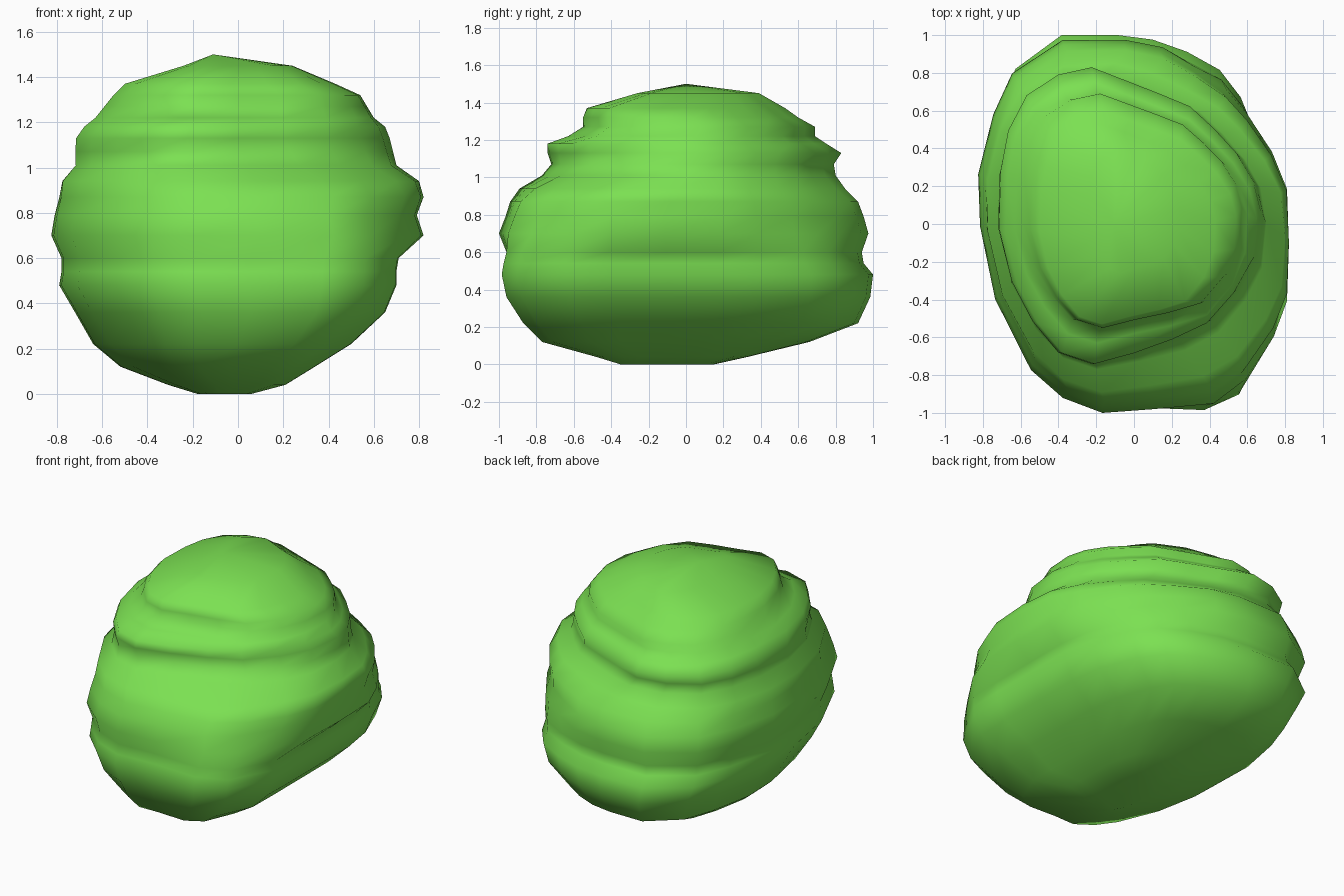
import bpy, bmesh

if "Cube" in bpy.data.objects:
    bpy.data.objects.remove(bpy.data.objects["Cube"])

# Plan outlines, counter-clockwise from +x: broad lower lobes and narrower crown
LOW = [(.82, -.10), (.81, .20), (.73, .40), (.60, .60), (.49, .73), (.33, .85), (.15, .96),
       (-.05, 1), (-.38, 1), (-.65, .82), (-.75, .60), (-.83, .28), (-.82, 0), (-.74, -.39),
       (-.55, -.77), (-.38, -.92), (-.17, -1), (.10, -.98), (.42, -.95), (.59, -.82),
       (.74, -.59), (.81, -.40)]
TOP = [(.69, .06), (.65, .22), (.56, .37), (.44, .50), (.31, .62), (.14, .69), (-.04, .76),
       (-.22, .83), (-.40, .79), (-.57, .68), (-.67, .49), (-.71, .28), (-.72, -.03), (-.65, -.32),
       (-.54, -.53), (-.40, -.70), (-.22, -.76), (.0, -.70), (.22, -.62), (.41, -.53),
       (.56, -.36), (.66, -.18)]

# Height, then the extents left, right, front, back
RINGS = [(0, -.18, .06, -.35, .15), (.04, -.31, .21, -.48, .33), (.12, -.52, .34, -.77, .66),
         (.22, -.64, .50, -.87, .92), (.36, -.72, .65, -.96, .985), (.48, -.79, .70, -.985, 1),
         (.54, -.78, .70, -.975, .95), (.60, -.78, .71, -.96, .94), (.70, -.825, .82, -1, .975),
         (.79, -.81, .79, -.965, .95), (.87, -.79, .82, -.94, .92), (.94, -.78, .80, -.89, .85),
         (1.01, -.72, .70, -.77, .80), (1.07, -.72, .685, -.72, .79), (1.13, -.715, .67, -.74, .83),
         (1.18, -.68, .65, -.74, .75), (1.22, -.63, .60, -.63, .69), (1.27, -.59, .57, -.55, .69),
         (1.32, -.55, .54, -.55, .60), (1.37, -.50, .43, -.53, .53), (1.45, -.24, .24, -.26, .39)]


def unit(plan):
    """Scale an outline to the -1..1 square."""
    xs, ys = [p[0] for p in plan], [p[1] for p in plan]
    return [(2 * (x - min(xs)) / (max(xs) - min(xs)) - 1,
             2 * (y - min(ys)) / (max(ys) - min(ys)) - 1) for x, y in plan]


def fill(x, y, z):
    """Swell or shrink the diagonals of an outline, keeping its extents."""
    if z < .65:      # lower lobe: full on the right, slimmer at front left
        k = .12 if x > 0 else -.05 if y < 0 and z < .3 else 0
    elif z > 1.2:    # crown: fuller at front right
        k = .09 if x > 0 and y < 0 else 0
    else:
        k = 0
    s = 1 + k * (2 * x * y / (x * x + y * y)) ** 2
    return max(-1, min(1, x * s)), max(-1, min(1, y * s))


low, top = unit(LOW), unit(TOP)
bm = bmesh.new()
loops = []
for z, l, r, f, b in RINGS:
    w = min(max((z - .85) / .25, 0), 1)
    ring = []
    for (ax, ay), (bx, by) in zip(low, top):
        px, py = fill(ax + (bx - ax) * w, ay + (by - ay) * w, z)
        ring.append(bm.verts.new(((l + r) / 2 + px * (r - l) / 2,
                                  (f + b) / 2 + py * (b - f) / 2, z)))
    loops.append(ring)

# Skin between rings
n = len(low)
for a, b in zip(loops, loops[1:]):
    for i in range(n):
        j = (i + 1) % n
        bm.faces.new((a[i], a[j], b[j], b[i]))

# Underside and crown tip
bm.faces.new(loops[0][::-1])
tip = bm.verts.new((-.11, 0, 1.5))
for i in range(n):
    bm.faces.new((loops[-1][i], loops[-1][(i + 1) % n], tip))
bmesh.ops.recalc_face_normals(bm, faces=bm.faces[:])
for face in bm.faces:
    face.smooth = True

mesh = bpy.data.meshes.new("bush_foliage")
bm.to_mesh(mesh)
bm.free()
green = bpy.data.materials.new("leaf green")
green.diffuse_color = (.2, .75, .085, 1)
green.use_nodes = True
green.node_tree.nodes["Principled BSDF"].inputs["Base Color"].default_value = green.diffuse_color
mesh.materials.append(green)
bush = bpy.data.objects.new("bush_foliage", mesh)
bpy.context.collection.objects.link(bush)
